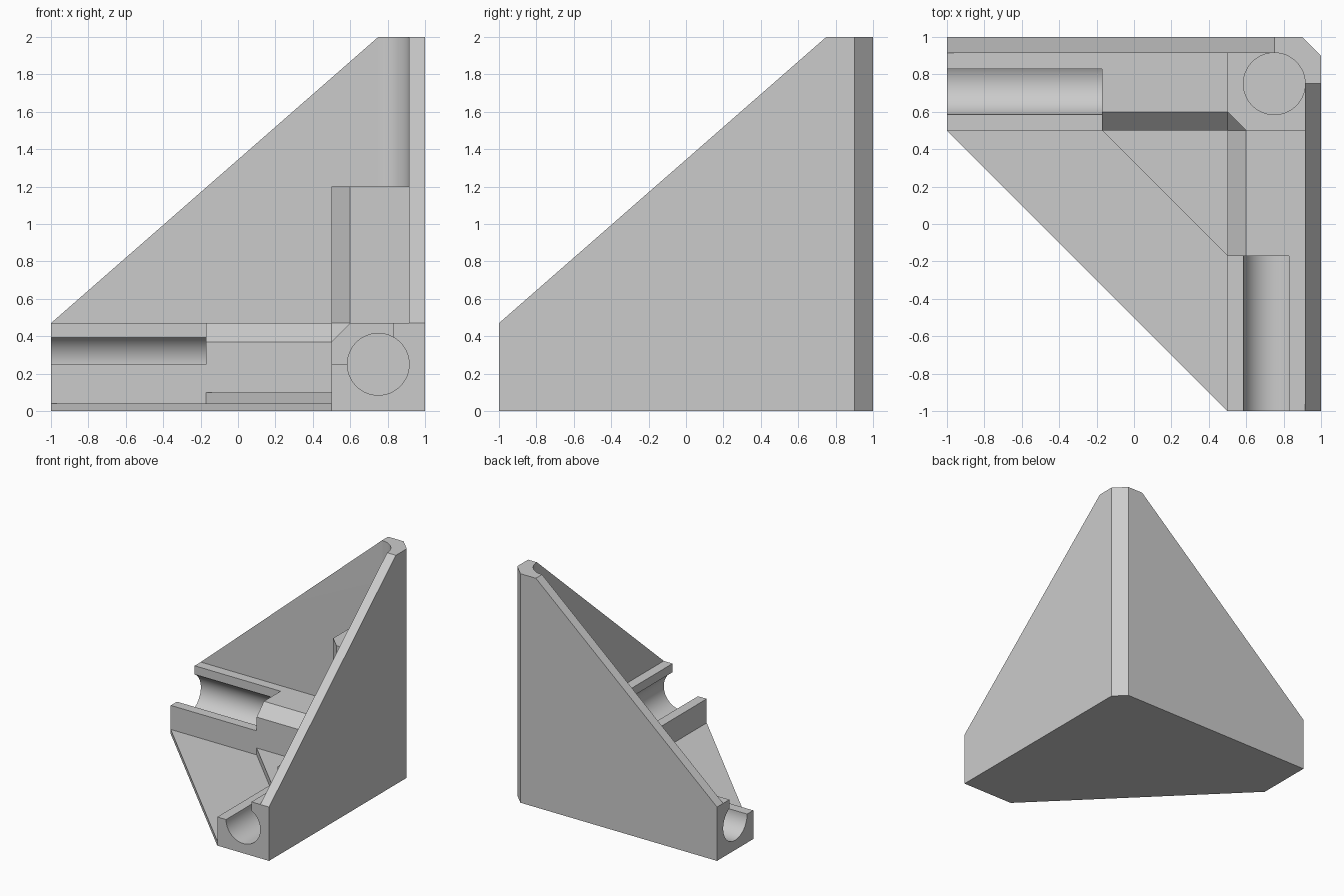
import bpy
import bmesh
import math
from mathutils import Vector, Matrix

cube = bpy.data.objects.get("Cube")
if cube:
    bpy.data.objects.remove(cube, do_unlink=True)

# Main sizes
ARM_W, ARM_H, POST_H = 0.5, 0.47, 1.2     # inner side of arms, arm height, post height
WALL, ROD, AXIS_Z = 0.915, 0.1652, 0.25   # inner wall face, rod radius, rod height
ROD_XY, BEVEL, SOCKET = 0.75, 0.1, -0.17  # rod position, edge bevel, start of closed socket

grey = bpy.data.materials.new("plain_grey")
grey.use_nodes = True
grey.diffuse_color = (0.6, 0.6, 0.6, 1)
grey.node_tree.nodes["Principled BSDF"].inputs["Base Color"].default_value = (0.6, 0.6, 0.6, 1)


def make_object(name, bm):
    bmesh.ops.recalc_face_normals(bm, faces=bm.faces)
    mesh = bpy.data.meshes.new(name)
    bm.to_mesh(mesh)
    bm.free()
    mesh.materials.append(grey)
    obj = bpy.data.objects.new(name, mesh)
    bpy.context.collection.objects.link(obj)
    return obj


def prism(name, profile, axis, start, end):
    """Extrude a profile along an axis; the profile uses the other two axes in order."""
    bm = bmesh.new()
    verts = []
    for point in profile:
        co = list(point)
        co.insert(axis, start)
        verts.append(bm.verts.new(co))
    face = bm.faces.new(verts)
    shift = Vector((0, 0, 0))
    shift[axis] = end - start
    new = bmesh.ops.extrude_face_region(bm, geom=[face])["geom"]
    bmesh.ops.translate(bm, vec=shift, verts=[g for g in new if isinstance(g, bmesh.types.BMVert)])
    return make_object(name, bm)


def rect(a0, b0, a1, b1):
    return [(a0, b0), (a1, b0), (a1, b1), (a0, b1)]


def rod(name, axis, centre, start, end):
    """Round cutter along an axis."""
    ring = [(centre[0] + ROD * math.cos(i * math.tau / 64),
             centre[1] + ROD * math.sin(i * math.tau / 64)) for i in range(64)]
    return prism(name, ring, axis, start, end)


def combine(target, tool, operation):
    mod = target.modifiers.new(operation, "BOOLEAN")
    mod.operation = operation
    mod.solver = "EXACT"
    mod.object = tool
    bpy.context.view_layer.update()
    graph = bpy.context.evaluated_depsgraph_get()
    mesh = bpy.data.meshes.new_from_object(target.evaluated_get(graph))
    target.modifiers.clear()
    target.data = mesh
    bpy.data.objects.remove(tool, do_unlink=True)
    bm = bmesh.new()
    bm.from_mesh(mesh)
    bmesh.ops.remove_doubles(bm, verts=bm.verts, dist=0.0001)
    bm.to_mesh(mesh)
    bm.free()


# Floor web with its diagonal front edge
bracket = prism("corner_bracket",
                [(-1, 0.5), (0.5, -1), (1, -1), (1, 1), (-1, 1)], 2, 0, 0.04)

# Arms, walls: the same profiles serve the x and y directions
arm = [(ARM_W, 0), (1, 0), (1, ARM_H), (ARM_W + BEVEL, ARM_H), (ARM_W, ARM_H - BEVEL)]
wall = [(-1, 0), (1, 0), (1, 2), (0.75, 2), (-1, ARM_H)]
solids = []
for axis, side in ((0, "back"), (1, "left")):
    solids.append(prism(side + "_arm", arm, axis, -1, 1))
    solids.append(prism(side + "_wall", wall, 1 - axis, WALL, 1))

# Raised gusset, upright post and the corner column that rounds the wall joint
inner = ARM_W + BEVEL
solids.append(prism("floor_gusset", [(SOCKET, 0.5), (0.5, SOCKET), (0.7, SOCKET),
                                     (0.7, 0.7), (SOCKET, 0.7)], 2, 0, 0.1))
solids.append(prism("upright_post", [(inner, ARM_W), (1, ARM_W), (1, 1),
                                     (ARM_W, 1), (ARM_W, inner)], 2, 0, POST_H))
solids.append(prism("corner_column", rect(ROD_XY, ROD_XY, 1, 1), 2, 0, 2))

# Small sloped fill where the three bevels meet
bm = bmesh.new()
for co in ((ARM_W, ARM_W, ARM_H - BEVEL), (inner, ARM_W, ARM_H),
           (ARM_W, inner, ARM_H), (inner, inner, ARM_H - BEVEL)):
    bm.verts.new(co)
bmesh.ops.convex_hull(bm, input=bm.verts)
solids.append(make_object("bevel_fill", bm))

for part in solids:
    combine(bracket, part, "UNION")

# Rod sockets, open grooves and the bevelled outer corner
cutters = [rod("upright_socket", 2, (ROD_XY, ROD_XY), 0.5, 2.1)]
for axis in (0, 1):
    cutters.append(rod("arm_socket", axis, (ROD_XY, AXIS_Z), -1.1, 0.5))
    cutters.append(prism("groove_opening", rect(0.4, AXIS_Z, 0.83, 0.6), axis, -1.1, SOCKET))
    # The opening stays below the walls, which start beyond its far side
cutters.append(prism("outer_bevel", [(0.9, 1), (0.8, 1.1), (1.2, 1.2), (1.1, 0.8), (1, 0.9)],
                     2, -0.1, 2.1))
for cutter in cutters:
    cutter.hide_render = True
    combine(bracket, cutter, "DIFFERENCE")

# Merge flat faces and keep only the sockets smooth
bm = bmesh.new()
bm.from_mesh(bracket.data)
bmesh.ops.dissolve_limit(bm, angle_limit=math.radians(1), verts=bm.verts, edges=bm.edges)
bm.to_mesh(bracket.data)
bm.free()
bpy.ops.object.select_all(action="DESELECT")
bracket.select_set(True)
bpy.context.view_layer.objects.active = bracket
bpy.ops.object.shade_smooth_by_angle(angle=math.radians(20))
